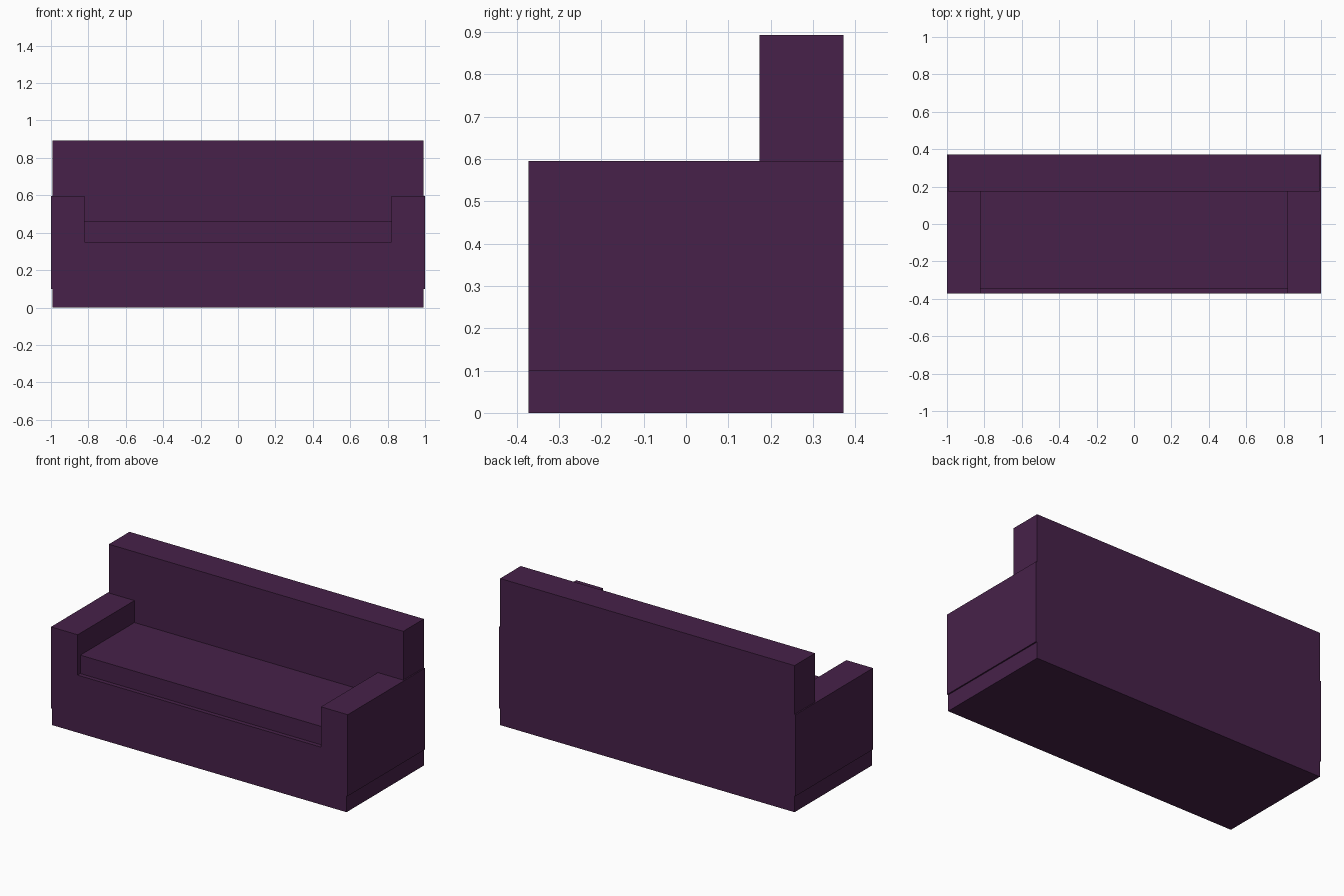
import bpy

if "Cube" in bpy.data.objects:
    bpy.data.objects.remove(bpy.data.objects["Cube"])

fabric = bpy.data.materials.new("plum_fabric")
fabric.diffuse_color = (0.063, 0.0155, 0.067, 1.0)
fabric.use_nodes = True
fabric.node_tree.nodes["Principled BSDF"].inputs["Base Color"].default_value = fabric.diffuse_color


def box(name, low, high):
    """Add a box spanning two opposite corners."""
    centre = [(a + b) / 2 for a, b in zip(low, high)]
    size = [b - a for a, b in zip(low, high)]
    bpy.ops.mesh.primitive_cube_add(size=1, location=centre)
    part = bpy.context.object
    part.name = name
    part.scale = size
    bpy.ops.object.transform_apply(location=False, rotation=False, scale=True)
    part.data.materials.append(fabric)
    return part


HALF_DEPTH = 0.372
BACK_FRONT = 0.174   # front face of the backrest
ARM_INNER = 0.82

# Base and backrest share the same width
box("base", (-0.992, -HALF_DEPTH, 0), (0.992, HALF_DEPTH, 0.35))
box("backrest", (-0.992, BACK_FRONT, 0.35), (0.992, HALF_DEPTH, 0.893))

# Seat cushion, set back slightly from the front edge
box("seat_cushion", (-ARM_INNER, -0.346, 0.35), (ARM_INNER, BACK_FRONT, 0.462))

# Armrests stand slightly proud of the base on each side
for side, name in ((-1, "left_arm"), (1, "right_arm")):
    xs = sorted((side * ARM_INNER, side * 1.0))
    box(name, (xs[0], -HALF_DEPTH, 0.10), (xs[1], HALF_DEPTH, 0.596))
